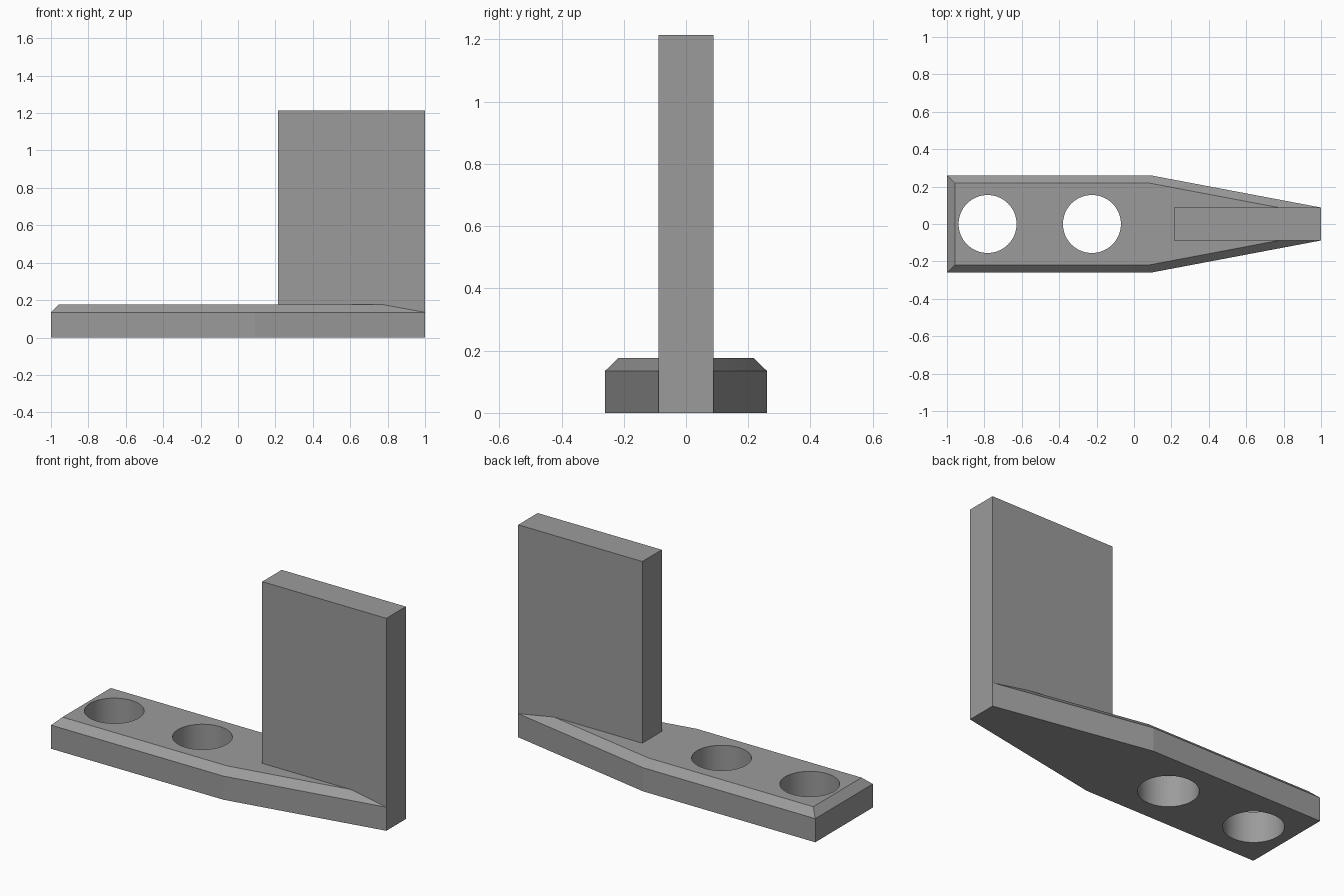
import bpy, bmesh, math

if "Cube" in bpy.data.objects:
    bpy.data.objects.remove(bpy.data.objects["Cube"])

grey = bpy.data.materials.new("plain_grey")
grey.diffuse_color = (0.33, 0.33, 0.33, 1)
grey.use_nodes = True
grey.node_tree.nodes["Principled BSDF"].inputs["Base Color"].default_value = grey.diffuse_color


def add_object(name, bm):
    bmesh.ops.recalc_face_normals(bm, faces=bm.faces)
    mesh = bpy.data.meshes.new(name)
    bm.to_mesh(mesh)
    bm.free()
    mesh.materials.append(grey)
    obj = bpy.data.objects.new(name, mesh)
    bpy.context.collection.objects.link(obj)
    return obj


def loft(name, rings):
    """Closed solid through rings with equal point counts."""
    bm = bmesh.new()
    loops = [[bm.verts.new(p) for p in ring] for ring in rings]
    n = len(loops[0])
    for low, high in zip(loops, loops[1:]):
        for i in range(n):
            j = (i + 1) % n
            bm.faces.new((low[i], low[j], high[j], high[i]))
    bm.faces.new(loops[0][::-1])
    bm.faces.new(loops[-1])
    return add_object(name, bm)


def outline(half, z):
    """Mirror a half outline across y = 0 into a ring at height z."""
    return [(x, -y, z) for x, y in half] + [(x, y, z) for x, y in reversed(half)]


# Tapered base bar with chamfered upper edge
TIP = 0.088
outer = [(-1, 0.26), (0.09, 0.26), (1, TIP)]
inner = [(-0.958, 0.218), (0.086, 0.218), (0.96, 0.053)]
base = loft("base_bar", [outline(outer, 0), outline(outer, 0.135), outline(inner, 0.176)])

# Round through holes
for i, x in enumerate((-0.783, -0.225)):
    bm = bmesh.new()
    bmesh.ops.create_cone(bm, cap_ends=True, segments=64, radius1=0.155, radius2=0.155, depth=1)
    bmesh.ops.translate(bm, verts=bm.verts, vec=(x, 0, 0))
    cutter = add_object(f"hole_cutter_{i + 1}", bm)
    cutter.hide_render = True
    cutter.hide_set(True)
    cut = base.modifiers.new(f"hole_{i + 1}", 'BOOLEAN')
    cut.operation = 'DIFFERENCE'
    cut.solver = 'EXACT'
    cut.object = cutter

bpy.context.view_layer.objects.active = base
base.select_set(True)
for mod in list(base.modifiers):
    bpy.ops.object.modifier_apply(modifier=mod.name)
bpy.ops.object.shade_smooth_by_angle(angle=math.radians(8))

# Upright plate at the narrow end
plate = [(0.215, TIP), (1, TIP)]
loft("upright_plate", [outline(plate, 0.135), outline(plate, 1.215)])
